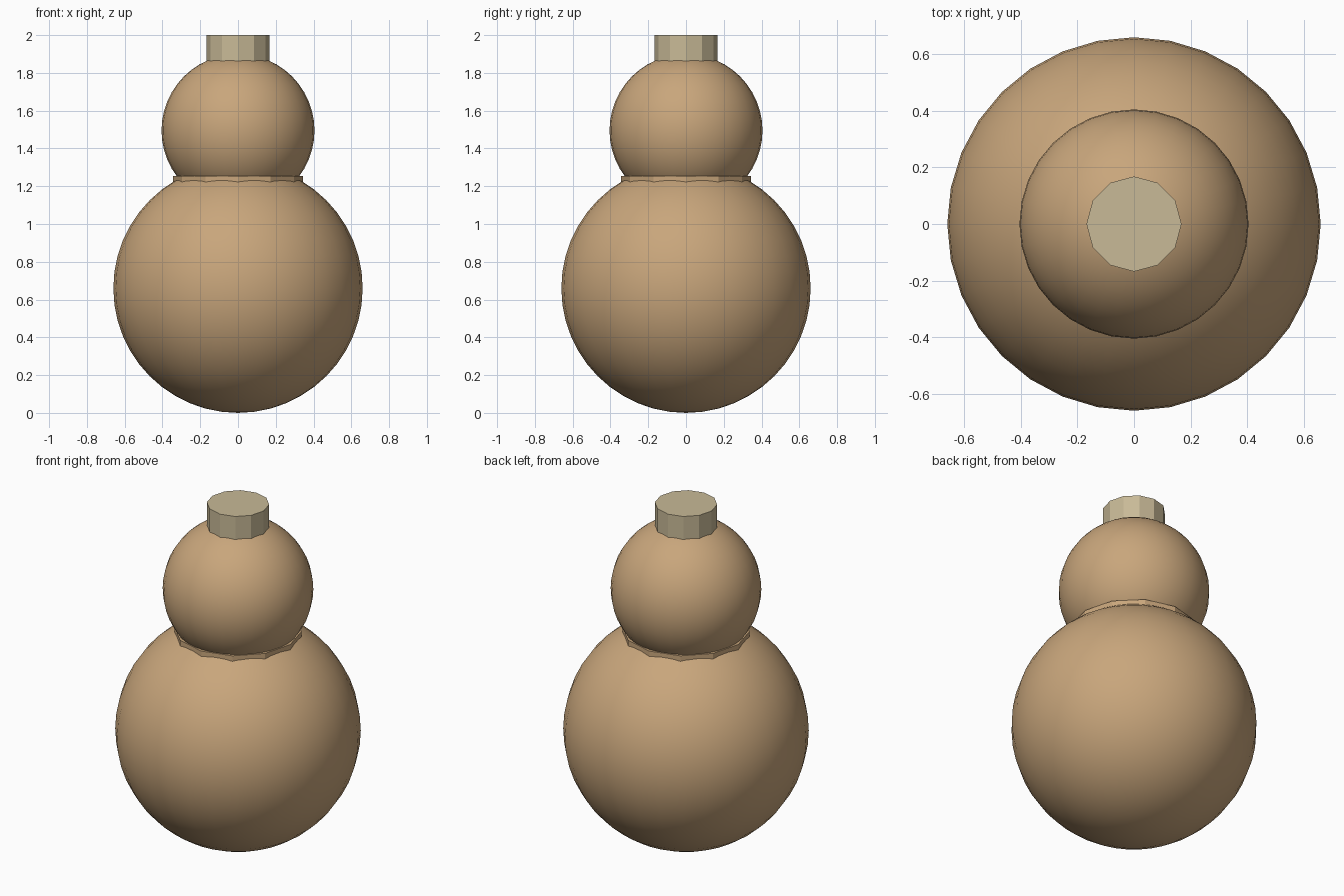
import bpy

cube = bpy.data.objects.get("Cube")
if cube:
    bpy.data.objects.remove(cube, do_unlink=True)


def material(name, colour):
    mat = bpy.data.materials.new(name)
    mat.use_nodes = True
    mat.diffuse_color = colour
    mat.node_tree.nodes["Principled BSDF"].inputs["Base Color"].default_value = colour
    return mat


tan = material("tan skin", (0.58, 0.38, 0.20, 1))
straw = material("pale stopper", (0.58, 0.49, 0.31, 1))


def finish(name, mat, smooth):
    obj = bpy.context.object
    obj.name = name
    obj.data.materials.append(mat)
    if smooth:
        bpy.ops.object.shade_smooth()


def ball(name, radius, z):
    bpy.ops.mesh.primitive_uv_sphere_add(segments=32, ring_count=24, radius=radius, location=(0, 0, z))
    finish(name, tan, True)


def disc(name, radius, bottom, top, mat):
    bpy.ops.mesh.primitive_cylinder_add(vertices=12, radius=radius, depth=top - bottom,
                                        location=(0, 0, (bottom + top) / 2))
    finish(name, mat, False)


# Two stacked bulbs
ball("lower_bulb", 0.66, 0.66)
ball("upper_bulb", 0.405, 1.495)

# Thin collar at the waist and stopper on top
disc("waist_collar", 0.343, 1.16, 1.255, tan)
disc("stopper", 0.168, 1.8, 2.0, straw)
